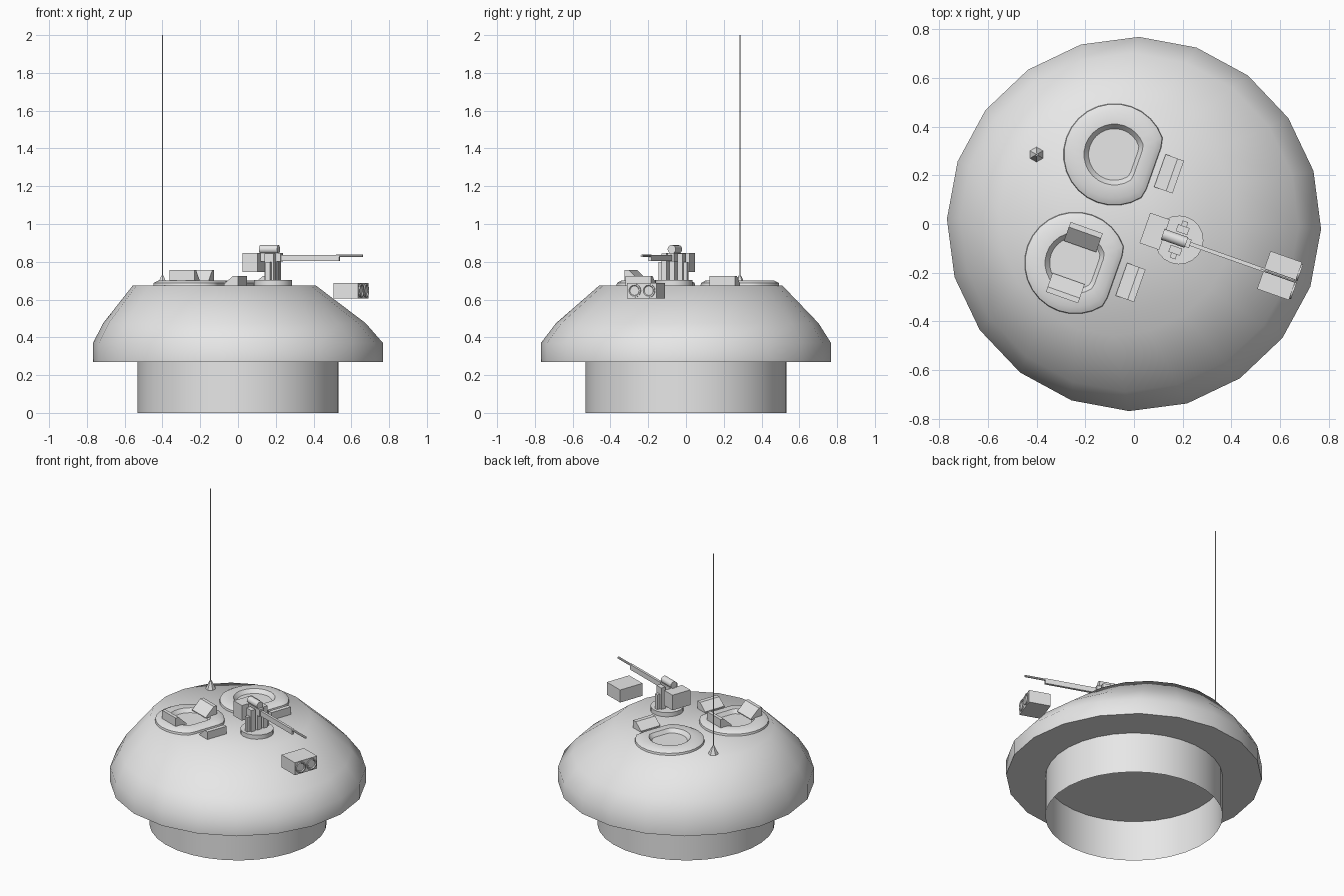
import bpy, bmesh
from math import sin, cos, pi, radians
from mathutils import Matrix, Vector

cube = bpy.data.objects.get("Cube")
if cube:
    bpy.data.objects.remove(cube, do_unlink=True)

# Everything is laid out facing local +x, then turned on the turret ring
TURN = Matrix.Rotation(radians(-19.5), 4, 'Z')
DECK = 0.675

grey = bpy.data.materials.new("plain_grey")
grey.use_nodes = True
grey.diffuse_color = (0.8, 0.8, 0.8, 1)
grey.node_tree.nodes["Principled BSDF"].inputs["Base Color"].default_value = (0.8, 0.8, 0.8, 1)


def finish(name, bm, turn=True, smooth=None):
    """Turn a bmesh into a named object; smooth is an edge angle in degrees."""
    bmesh.ops.recalc_face_normals(bm, faces=bm.faces)
    if turn:
        bm.transform(TURN)
    mesh = bpy.data.meshes.new(name)
    bm.to_mesh(mesh)
    bm.free()
    mesh.materials.append(grey)
    obj = bpy.data.objects.new(name, mesh)
    bpy.context.collection.objects.link(obj)
    if smooth:
        bpy.ops.object.select_all(action='DESELECT')
        obj.select_set(True)
        bpy.context.view_layer.objects.active = obj
        bpy.ops.object.shade_smooth_by_angle(angle=radians(smooth))


def loft(rings, bottom=True, top=True):
    """Skin a list of closed point rings."""
    bm = bmesh.new()
    loops = [[bm.verts.new(p) for p in ring] for ring in rings]
    for a, b in zip(loops, loops[1:]):
        n = len(a)
        for i in range(n):
            j = (i + 1) % n
            bm.faces.new((a[i], a[j], b[j], b[i]))
    if bottom:
        bm.faces.new(loops[0][::-1])
    if top:
        bm.faces.new(loops[-1])
    return bm


def circle(cx, cy, r, z, sides=20, flat=1.0):
    """Ring of points, cut off straight on its front (+x) side."""
    angles = [2 * pi * i / sides for i in range(sides)]
    return [(cx + r * min(cos(a), flat), cy + r * sin(a), z) for a in angles]


def box(name, size, center):
    bm = bmesh.new()
    bmesh.ops.create_cube(bm, size=1)
    bm.transform(Matrix.Translation(center) @ Matrix.Diagonal((*size, 1)))
    finish(name, bm)


def rod(name, r1, r2, start, end, sides=12, turn=True, smooth=40):
    """Cylinder or cone between two points."""
    bm = bmesh.new()
    start, end = Vector(start), Vector(end)
    axis = end - start
    bmesh.ops.create_cone(bm, cap_ends=True, segments=sides, radius1=r1, radius2=r2,
                          depth=axis.length)
    spin = Vector((0, 0, 1)).rotation_difference(axis).to_matrix().to_4x4()
    bm.transform(Matrix.Translation((start + end) / 2) @ spin)
    finish(name, bm, turn, smooth)


# Turret shell: low rim, sloping sides, deck set back from the front
shell = [(0, 0.533, 0.27), (0, 0.768, 0.27), (0, 0.768, 0.37),
         (-0.02, 0.695, 0.475), (-0.077, 0.484, DECK)]
finish("turret_shell", loft([circle(cx, 0, r, z) for cx, r, z in shell]), smooth=65)

# Turret basket drum, open underneath
finish("basket_drum", loft([circle(0, 0, 0.533, z, 32) for z in (0, 0.27)],
                           bottom=False, top=False), smooth=40)

# Hatch rings with flat fronts, each with a vision block ahead of it
collar = [(0.212, 0.66), (0.207, 0.688), (0.18, 0.702), (0.125, 0.702), (0.106, 0.678)]
block = [(-0.04, 0.67), (0.04, 0.67), (0.04, 0.725), (0.012, 0.725), (-0.04, 0.682)]
for side, hx, hy in (("left", -0.171, 0.242), ("right", -0.173, -0.231)):
    rings = [circle(hx, hy, r, z, 28, 0.82) for r, z in collar]
    finish(side + "_hatch_ring", loft(rings, bottom=False), smooth=45)
    ends = [[(0.067 + x, hy + dy, z) for x, z in block] for dy in (-0.071, 0.071)]
    finish(side + "_vision_block", loft(ends))

# Wedge-shaped hatch flaps standing either side of the right opening
flap = [(0.07, 0.695), (0.152, 0.695), (0.152, 0.757), (0.13, 0.757), (0.07, 0.70)]
for name, s in (("inner_hatch_flap", 1), ("outer_hatch_flap", -1)):
    ends = [[(x, -0.231 + s * y, z) for y, z in flap] for x in (-0.248, -0.108)]
    finish(name, loft(ends))

# Gun mount: turntable, uprights and cradle
rod("gun_turntable", 0.1, 0.1, (0.196, 0, 0.665), (0.196, 0, 0.703), 20)
for name, s in (("left_gun_upright", 1), ("right_gun_upright", -1)):
    box(name, (0.05, 0.03, 0.145), (0.196, s * 0.045, 0.772))
    box(name + "_brace", (0.024, 0.025, 0.10), (0.196, s * 0.068, 0.75))
box("gun_cradle", (0.05, 0.03, 0.14), (0.196, 0, 0.77))
box("ammunition_box", (0.085, 0.132, 0.10), (0.09, 0, 0.796))

# Machine gun
box("gun_receiver", (0.12, 0.036, 0.045), (0.185, 0, 0.825))
rod("recoil_cylinder", 0.023, 0.023, (0.125, 0, 0.866), (0.228, 0, 0.866))
box("barrel_jacket", (0.36, 0.016, 0.034), (0.39, 0, 0.82))
rod("gun_barrel", 0.007, 0.007, (0.55, 0, 0.831), (0.70, 0, 0.831), 8)

# Twin lamp box with two dished lenses in raised rims
box("lamp_box", (0.138, 0.165, 0.083), (0.634, 0, 0.647))
lens = [(0.036, -0.01), (0.036, 0.007), (0.029, 0.007), (0.025, 0.001)]
for name, y in (("left_lamp_lens", 0.04), ("right_lamp_lens", -0.04)):
    bm = loft([circle(0, 0, r, z, 16) for r, z in lens])
    bm.transform(Matrix.Translation((0.703, y, 0.647)) @ Matrix.Rotation(pi / 2, 4, 'Y'))
    finish(name, bm, smooth=40)

# Whip antenna on a small conical foot
rod("antenna_foot", 0.033, 0.006, (-0.4, 0.285, 0.67), (-0.4, 0.285, 0.728), 6, False, None)
rod("antenna_whip", 0.0025, 0.0025, (-0.4, 0.285, 0.72), (-0.4, 0.285, 2.0), 6, False, None)
